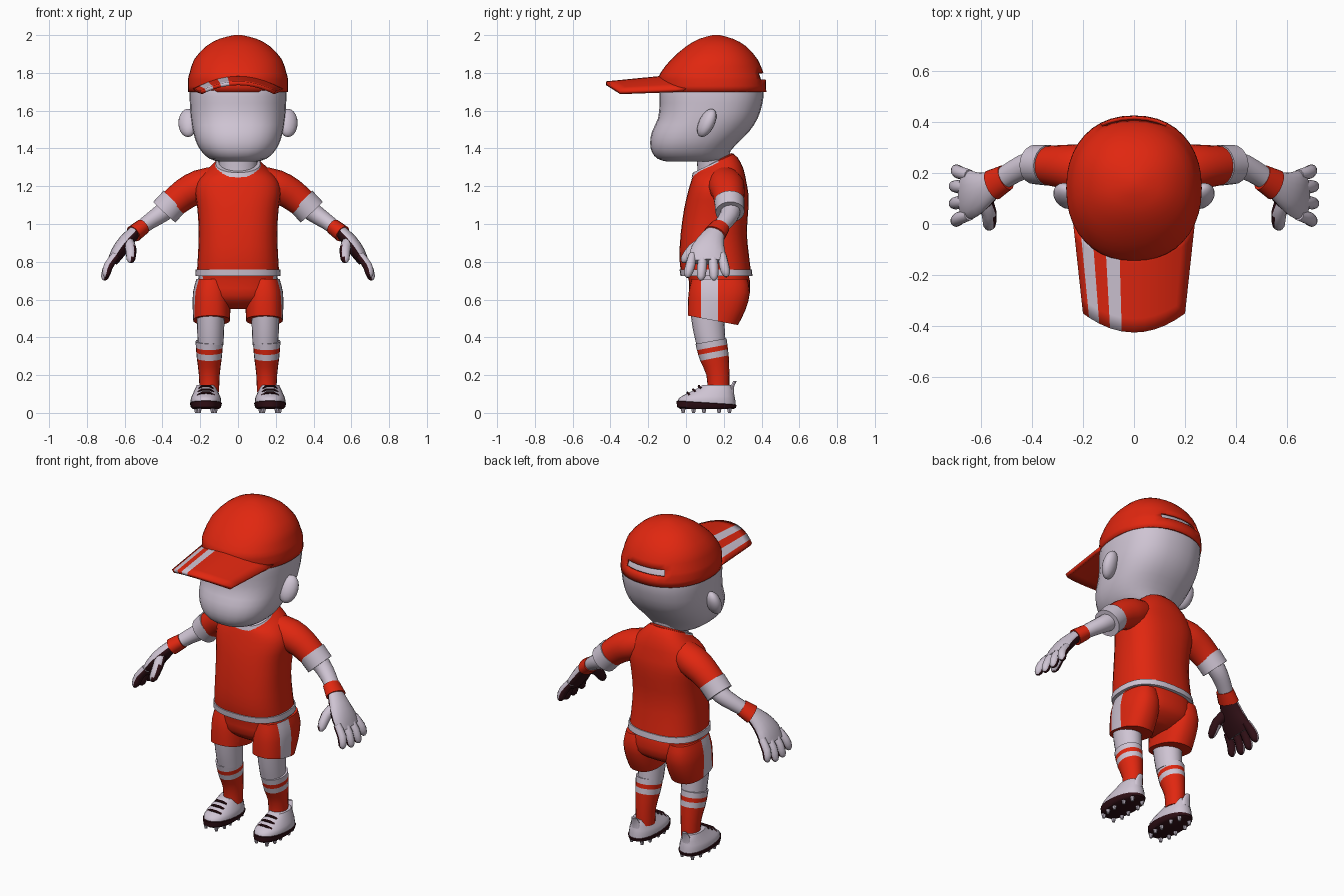
import bpy, bmesh, math
from mathutils import Vector

if "Cube" in bpy.data.objects:
    bpy.data.objects.remove(bpy.data.objects["Cube"])


def material(name, rgb):
    m = bpy.data.materials.new(name)
    m.diffuse_color = (*rgb, 1)
    m.use_nodes = True
    m.node_tree.nodes["Principled BSDF"].inputs["Base Color"].default_value = m.diffuse_color
    return m


MATS = [material("red", (0.75, 0.02, 0.005)),
        material("pale", (0.62, 0.55, 0.65)),
        material("dark", (0.03, 0.005, 0.008))]
RED, PALE, DARK = 0, 1, 2


def finish(name, bm, rule, mirror=False):
    """Turn a bmesh into an object; rule is a colour or a function of a face."""
    bmesh.ops.recalc_face_normals(bm, faces=bm.faces)
    bm.normal_update()
    for f in bm.faces:
        f.material_index = rule(f.calc_center_median(), f.normal) if callable(rule) else rule
    me = bpy.data.meshes.new(name)
    bm.to_mesh(me)
    bm.free()
    for m in MATS:
        me.materials.append(m)
    ob = bpy.data.objects.new(name, me)
    bpy.context.collection.objects.link(ob)
    if mirror:
        ob.modifiers.new("mirror", 'MIRROR')
    return ob


def smooth(rows, k):
    """Catmull-Rom interpolation between rows of numbers."""
    out = []
    for i in range(len(rows) - 1):
        a, b, c, d = rows[max(i - 1, 0)], rows[i], rows[i + 1], rows[min(i + 2, len(rows) - 1)]
        for s in range(k):
            t = s / k
            out.append([q + 0.5 * t * (r - p + t * (2 * p - 5 * q + 4 * r - w + t * (3 * (q - r) + w - p)))
                        for p, q, r, w in zip(a, b, c, d)])
    return out + [list(rows[-1])]


def skin(loops, caps=True, cuts=()):
    bm = bmesh.new()
    vs = [[bm.verts.new(p) for p in loop] for loop in loops]
    n = len(vs[0])
    for a, b in zip(vs, vs[1:]):
        for i in range(n):
            bm.faces.new((a[i], a[(i + 1) % n], b[(i + 1) % n], b[i]))
    if caps:
        bm.faces.new(vs[0])
        bm.faces.new(vs[-1])
    for y in cuts:
        bmesh.ops.bisect_plane(bm, geom=bm.verts[:] + bm.edges[:] + bm.faces[:],
                               plane_co=(0, y, 0), plane_no=(0, 1, 0))
    return bm


def stack(rows, cx=0, n=28, e=2.2, k=2, caps=True, cuts=()):
    """Level rings: (z, front y, back y, half width, tilt)."""
    loops = []
    for z, yf, yb, hw, tilt in smooth([tuple(r) + (0,) * (5 - len(r)) for r in rows], k):
        loop = []
        for i in range(n):
            a = 2 * math.pi * i / n
            c, s = math.cos(a), math.sin(a)
            c = math.copysign(abs(c) ** (2 / e), c)
            s = math.copysign(abs(s) ** (2 / e), s)
            loop.append((cx + hw * c, (yf + yb) / 2 + (yb - yf) / 2 * s, z + tilt * s))
        loops.append(loop)
    return skin(loops, caps, cuts)


def tube(rows, n=16, k=2):
    """Rings along a path: (x, y, z, radius in y, radius across)."""
    rows = smooth(rows, k)
    pts = [Vector(r[:3]) for r in rows]
    loops = []
    for i, r in enumerate(rows):
        t = (pts[min(i + 1, len(pts) - 1)] - pts[max(i - 1, 0)]).normalized()
        side = Vector((0, 1, 0))
        side = (side - t * side.dot(t)).normalized()
        up = t.cross(side)
        loops.append([pts[i] + side * r[3] * math.cos(2 * math.pi * j / n)
                      + up * r[4] * math.sin(2 * math.pi * j / n) for j in range(n)])
    return skin(loops)


# head, neck and ears
finish("head", stack([(1.33, -.10, .19, .10), (1.345, -.15, .21, .15), (1.38, -.18, .23, .19),
                      (1.43, -.19, .275, .22), (1.49, -.18, .335, .238), (1.56, -.148, .38, .25),
                      (1.64, -.14, .405, .255), (1.71, -.138, .41, .255), (1.80, -.10, .385, .235),
                      (1.88, -.02, .32, .17)], e=2.4), PALE)
finish("neck", stack([(1.2, .06, .23, .1), (1.3, .06, .225, .1), (1.42, .05, .24, .11)], e=2), PALE)
bm = bmesh.new()
bmesh.ops.create_uvsphere(bm, u_segments=16, v_segments=10, radius=1)
for v in bm.verts:
    x, y, z = v.co
    v.co = (.265 + .05 * x + .012 * y, .11 + .045 * y + .025 * z, 1.535 + .075 * z)
finish("ear", bm, PALE, True)

# cap crown with a slot at the back
bm = stack([(1.70, -.142, .425, .265), (1.765, -.145, .422, .265), (1.80, -.135, .41, .256),
            (1.87, -.08, .38, .233), (1.94, .0, .32, .17), (1.98, .07, .25, .1),
            (2.0, .14, .18, .02)], n=40, caps=False)
bm.faces.new([v for v in bm.verts if v.co.z > 1.9995])
slot = [f for f in bm.faces if 1.765 < f.calc_center_median().z < 1.80
        and f.calc_center_median().y > .3 and abs(f.calc_center_median().x) < .12]
bmesh.ops.delete(bm, geom=slot, context='FACES')
crown = finish("cap_crown", bm, RED)
sol = crown.modifiers.new("thickness", 'SOLIDIFY')
sol.thickness = .012

# cap brim, arched, with two stripes
US = [-1, -.88, -.68, -.47, -.24, 0, .2, .4, .6, .8, 1]
bm = bmesh.new()
grid = []
for j in range(7):
    t = j / 6
    grid.append([bm.verts.new(((.238 - .038 * t) * u,
                               (-.10 + .10 * u * u) * (1 - t) + (-.425 + .075 * u * u) * t,
                               (1.787 - .07 * u * u) * (1 - t) + (1.755 - .05 * u * u) * t)) for u in US])
for a, b in zip(grid, grid[1:]):
    for i in range(len(US) - 1):
        bm.faces.new((a[i], b[i], b[i + 1], a[i + 1]))
brim = finish("cap_brim", bm, lambda c, n: PALE if -.88 < c.x / (.238 + .12 * min(c.y + .03, 0)) < -.68
              or -.47 < c.x / (.238 + .12 * min(c.y + .03, 0)) < -.24 else RED)
if brim.data.polygons[0].normal.z < 0:
    brim.data.flip_normals()
sol = brim.modifiers.new("thickness", 'SOLIDIFY')
sol.thickness, sol.offset, sol.material_offset = .02, -1, -1

# shirt body, collar, hem
finish("shirt", stack([(.74, -.025, .345, .218), (.82, -.035, .335, .213), (.95, -.028, .322, .208),
                       (1.08, -.01, .33, .215), (1.16, .008, .33, .228), (1.22, .025, .32, .218),
                       (1.27, .035, .305, .18, .02), (1.305, .04, .275, .135, .045),
                       (1.32, .043, .25, .115, .05)], e=2.5), RED)
finish("collar", stack([(1.293, .03, .262, .128, .046), (1.322, .036, .252, .118, .05),
                        (1.325, .05, .24, .105, .05)], e=2.2, k=1),
       lambda c, n: PALE if c.y < .16 else RED)
finish("shirt_hem", stack([(.725, -.03, .352, .226), (.76, -.034, .348, .224)], e=2.5, k=1), PALE)

# sleeves and arms
finish("sleeve", tube([(.10, .20, 1.235, .08, .075), (.20, .215, 1.20, .095, .088),
                       (.28, .225, 1.16, .085, .083), (.355, .23, 1.10, .075, .075)], 20), RED, True)
finish("sleeve_cuff", tube([(.335, .23, 1.122, .08, .08), (.39, .233, 1.063, .077, .08)], 20, 1), PALE, True)
finish("forearm", tube([(.34, .23, 1.11, .055, .055), (.40, .235, 1.06, .052, .05),
                        (.47, .205, 1.012, .046, .042), (.54, .16, .96, .042, .036)]), PALE, True)
finish("wristband", tube([(.502, .182, .987, .052, .042), (.553, .153, .948, .062, .046)], 16, 1), RED, True)

# gloves: dark palm side, pale back
PALM = Vector((-.82, 0, -.57))
glove = lambda c, n: DARK if n.dot(PALM) > .2 else PALE
finish("glove_palm", tube([(.55, .155, .955, .052, .034), (.595, .13, .905, .075, .04),
                           (.635, .115, .85, .095, .038), (.665, .115, .80, .093, .028)]), glove, True)
for name, y0, y1, z1 in (("index", .035, .01, .735), ("middle", .09, .08, .72),
                         ("ring", .143, .148, .72), ("little", .192, .212, .738)):
    x1 = .705 - (z1 - .72) * .5
    finish(name + "_finger", tube([(.645, y0, .835, .022, .024), (.685, (y0 + y1) / 2, .78, .026, .026),
                                   (x1, y1, z1, .022, .022), (x1 + .006, y1, z1 - .018, .007, .007)], 10),
           glove, True)
finish("thumb", tube([(.585, .10, .91, .03, .03), (.567, .04, .87, .03, .03),
                      (.567, -.005, .815, .024, .024), (.57, -.014, .795, .008, .008)], 10), glove, True)

# shorts with a side stripe
stripe = lambda c, n: PALE if .08 < c.y < .17 and abs(c.x) > .17 else RED
finish("shorts_seat", stack([(.75, .0, .325, .205), (.70, .015, .338, .212), (.62, .02, .335, .205),
                             (.575, .06, .29, .15), (.55, .1, .24, .08)], e=2.5, cuts=(.08, .17)), stripe)
finish("shorts_leg", stack([(.71, .03, .325, .08), (.64, .015, .338, .098, -.005),
                            (.56, .01, .315, .10, -.015), (.49, .01, .275, .097, -.025)],
                           cx=.14, e=2.4, cuts=(.08, .17)), stripe, True)

# legs and banded socks
finish("leg", stack([(.56, .02, .2, .075), (.45, .035, .205, .072), (.36, .055, .21, .068)],
                    cx=.145, n=20, e=2), PALE, True)
sock = [(.38, .05, .215, .073, .015), (.347, .058, .219, .071, .015), (.322, .065, .222, .069, .015),
        (.29, .075, .226, .066, .015), (.2, .108, .23, .055), (.11, .115, .228, .052)]
SOCK_COLOURS = ("sock_top", PALE), ("sock_stripe", RED), ("sock_band", PALE), ("sock_shin", RED)
for i, (name, colour) in enumerate(SOCK_COLOURS):
    rows = sock[3:] if i == 3 else sock[i:i + 2]
    finish(name, stack(rows, cx=.152, n=20, e=2), colour, True)

# boots: upper, sole, laces, heel tab, studs
X = .17
finish("boot_upper", stack([(.045, -.045, .263, .08), (.075, -.04, .26, .08), (.10, .0, .255, .07),
                            (.125, .05, .25, .058), (.148, .09, .24, .048)], cx=X, n=24), PALE, True)
finish("boot_sole", stack([(.02, -.03, .25, .068), (.03, -.048, .265, .08, -.002),
                           (.052, -.05, .268, .085, -.01), (.056, -.04, .26, .078, -.01)],
                          cx=X, n=24, k=1), DARK, True)
for i in range(3):
    y, z = .008 + .03 * i, .106 + .018 * i
    finish("lace_%d" % (i + 1), tube([(X - .045 + .004 * i, y + .012, z - .012, .007, .005),
                                      (X - .02, y, z, .007, .007), (X + .02, y, z, .007, .007),
                                      (X + .045 - .004 * i, y + .012, z - .012, .007, .005)], 6, 1), DARK, True)
finish("heel_tab", stack([(.10, .22, .255, .03), (.14, .235, .255, .025), (.168, .25, .268, .015)],
                         cx=X, n=12, k=1), PALE, True)
for i, y in enumerate((-.015, .04, .095, .175, .23)):
    for s in (-1, 1):
        bm = stack([(0, y - .008, y + .008, .008), (.024, y - .013, y + .013, .013)],
                   cx=X + s * (.035 if i in (0, 4) else .05), n=8, e=2, k=1)
        finish("stud", bm, PALE, True)

# smooth shading with sharp edges kept
for ob in bpy.context.scene.objects:
    ob.select_set(True)
    bpy.context.view_layer.objects.active = ob
bpy.ops.object.shade_smooth_by_angle(angle=math.radians(40))
